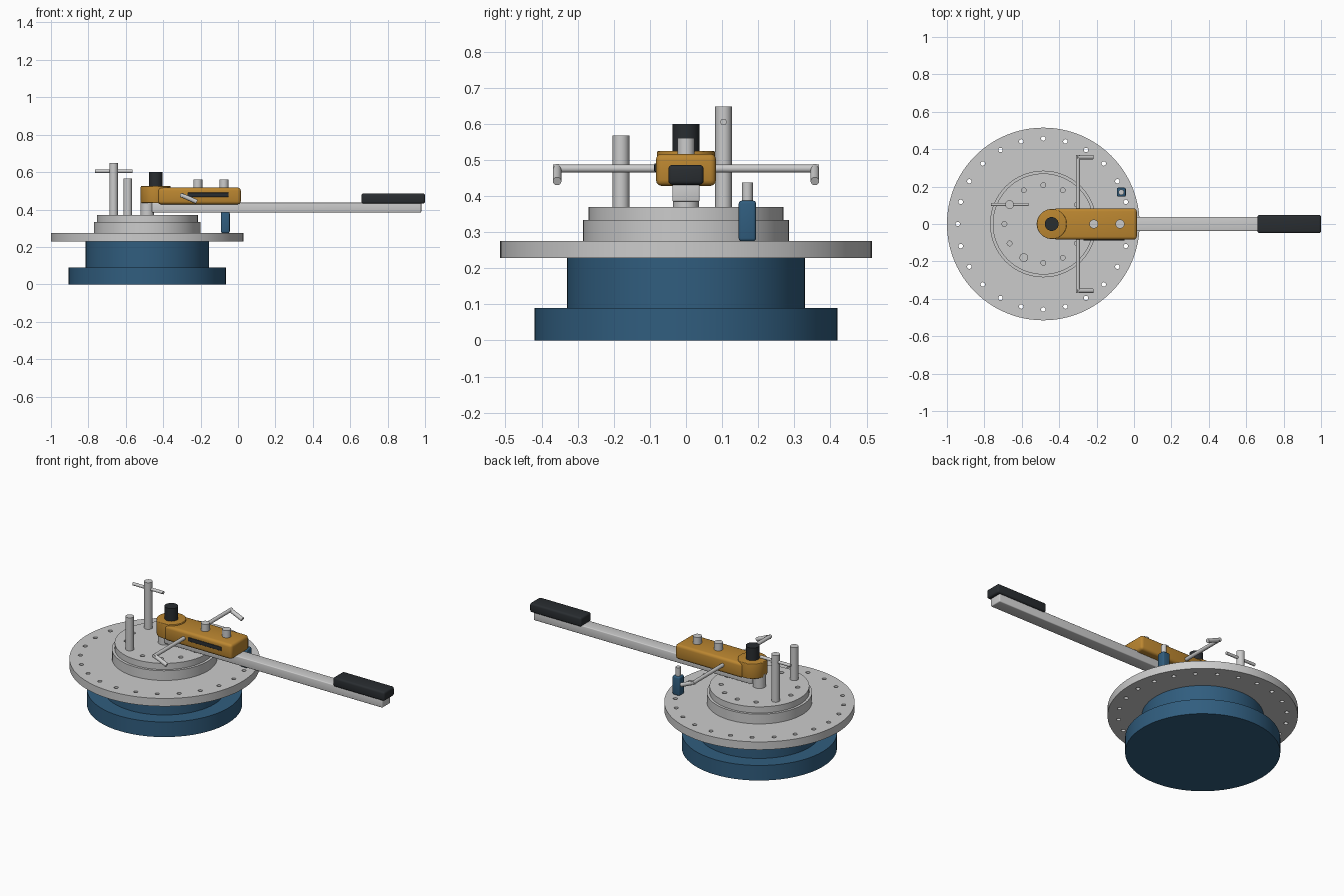
import bpy
from math import pi, cos, sin, radians
from mathutils import Vector

if "Cube" in bpy.data.objects:
    bpy.data.objects.remove(bpy.data.objects["Cube"])

CX = -0.485  # turntable axis


def material(name, rgb):
    m = bpy.data.materials.new(name)
    m.diffuse_color = (*rgb, 1)
    m.use_nodes = True
    m.node_tree.nodes["Principled BSDF"].inputs["Base Color"].default_value = m.diffuse_color
    return m


BLUE = material("blue_paint", (0.03, 0.11, 0.21))
ORANGE = material("orange_paint", (0.50, 0.24, 0.03))
BLACK = material("black_rubber", (0.022, 0.026, 0.03))


def finish(ob, name, mat=None, bevel=0, segments=3):
    ob.name = name
    if mat:
        ob.data.materials.append(mat)
    if bevel:
        b = ob.modifiers.new("bevel", 'BEVEL')
        b.width, b.segments = bevel, segments
        b.limit_method = 'ANGLE'
        bpy.ops.object.modifier_apply(modifier="bevel")
    bpy.ops.object.shade_smooth_by_angle(angle=radians(30))
    return ob


def rod(name, a, b, r, mat=None, verts=24, bevel=0):
    a, b = Vector(a), Vector(b)
    d = b - a
    bpy.ops.mesh.primitive_cylinder_add(
        vertices=verts, radius=r, depth=d.length, location=(a + b) / 2,
        rotation=d.to_track_quat('Z', 'Y').to_euler())
    return finish(bpy.context.object, name, mat, bevel)


def disc(name, x, y, r, z0, z1, mat=None, verts=24, bevel=0):
    return rod(name, (x, y, z0), (x, y, z1), r, mat, verts, bevel)


def box(name, lo, hi, mat=None, bevel=0):
    lo, hi = Vector(lo), Vector(hi)
    bpy.ops.mesh.primitive_cube_add(size=1, location=(lo + hi) / 2)
    ob = bpy.context.object
    ob.scale = hi - lo
    bpy.ops.object.transform_apply(location=False, rotation=False, scale=True)
    return finish(ob, name, mat, bevel)


def drill(target, count, ring, r, z0, z1):
    """Cut a ring of round holes into the target."""
    cutters = []
    for i in range(count):
        a = 2 * pi * i / count
        cutters.append(disc("hole_cutter", CX + ring * cos(a), ring * sin(a),
                            r, z0, z1, verts=16))
    bpy.ops.object.select_all(action='DESELECT')
    for c in cutters:
        c.select_set(True)
    bpy.context.view_layer.objects.active = cutters[0]
    bpy.ops.object.join()
    cutter = bpy.context.object
    m = target.modifiers.new("holes", 'BOOLEAN')
    m.operation, m.solver, m.object = 'DIFFERENCE', 'EXACT', cutter
    bpy.ops.object.select_all(action='DESELECT')
    target.select_set(True)
    bpy.context.view_layer.objects.active = target
    bpy.ops.object.modifier_apply(modifier="holes")
    bpy.data.objects.remove(cutter)
    bpy.ops.object.shade_smooth_by_angle(angle=radians(30))


# stepped pedestal
disc("base_foot", CX, 0, 0.42, 0, 0.09, BLUE, 64)
disc("base_column", CX, 0, 0.33, 0.09, 0.23, BLUE, 64)

# index plate and hub with pin holes
plate = disc("index_plate", CX, 0, 0.515, 0.228, 0.275, verts=96)
drill(plate, 24, 0.457, 0.012, 0.2, 0.3)
disc("hub_lower", CX, 0, 0.285, 0.275, 0.333, verts=64)
hub = disc("hub_upper", CX, 0, 0.27, 0.333, 0.37, verts=64)
drill(hub, 12, 0.208, 0.013, 0.345, 0.4)

# bending pins in the hub
disc("tall_pin", -0.665, 0.104, 0.023, 0.35, 0.648)
rod("tall_pin_crossbar", (-0.765, 0.104, 0.605), (-0.565, 0.104, 0.605), 0.009, verts=16)
disc("short_pin", -0.589, -0.18, 0.023, 0.35, 0.567)

# stop block on the plate
box("stop_block", (-0.092, 0.146, 0.275), (-0.044, 0.194, 0.387), BLUE, 0.008)
disc("stop_pin", -0.068, 0.17, 0.015, 0.38, 0.437)

# pivot and lever arm
disc("pivot_post", CX, 0, 0.036, 0.365, 0.45)
box("lever_arm", (-0.46, -0.038, 0.384), (0.98, 0.038, 0.437), None, 0.005)
box("lever_grip", (0.66, -0.049, 0.431), (1.0, 0.049, 0.486), BLACK, 0.011)

# clamp housing with knob, bolts and slot
box("clamp_body", (-0.43, -0.083, 0.428), (0.015, 0.083, 0.517), ORANGE, 0.016)
disc("clamp_nose", -0.44, 0, 0.08, 0.435, 0.525, ORANGE, 48, 0.004)
disc("pivot_knob", -0.44, 0, 0.037, 0.52, 0.6, BLACK, 32)
box("clamp_slot", (-0.27, -0.088, 0.467), (-0.05, -0.078, 0.490), BLACK, 0.003)
for i, x in enumerate((-0.215, -0.075)):
    disc(f"clamp_bolt_{i + 1}", x, 0, 0.024, 0.50, 0.56)

# cross handle with bent ends
rod("cross_handle", (-0.3, -0.368, 0.476), (-0.3, 0.368, 0.476), 0.011, verts=16)
for side, y in (("front", -0.357), ("back", 0.357)):
    rod(f"handle_end_{side}", (-0.305, y, 0.478), (-0.22, y, 0.441), 0.012, verts=16)
